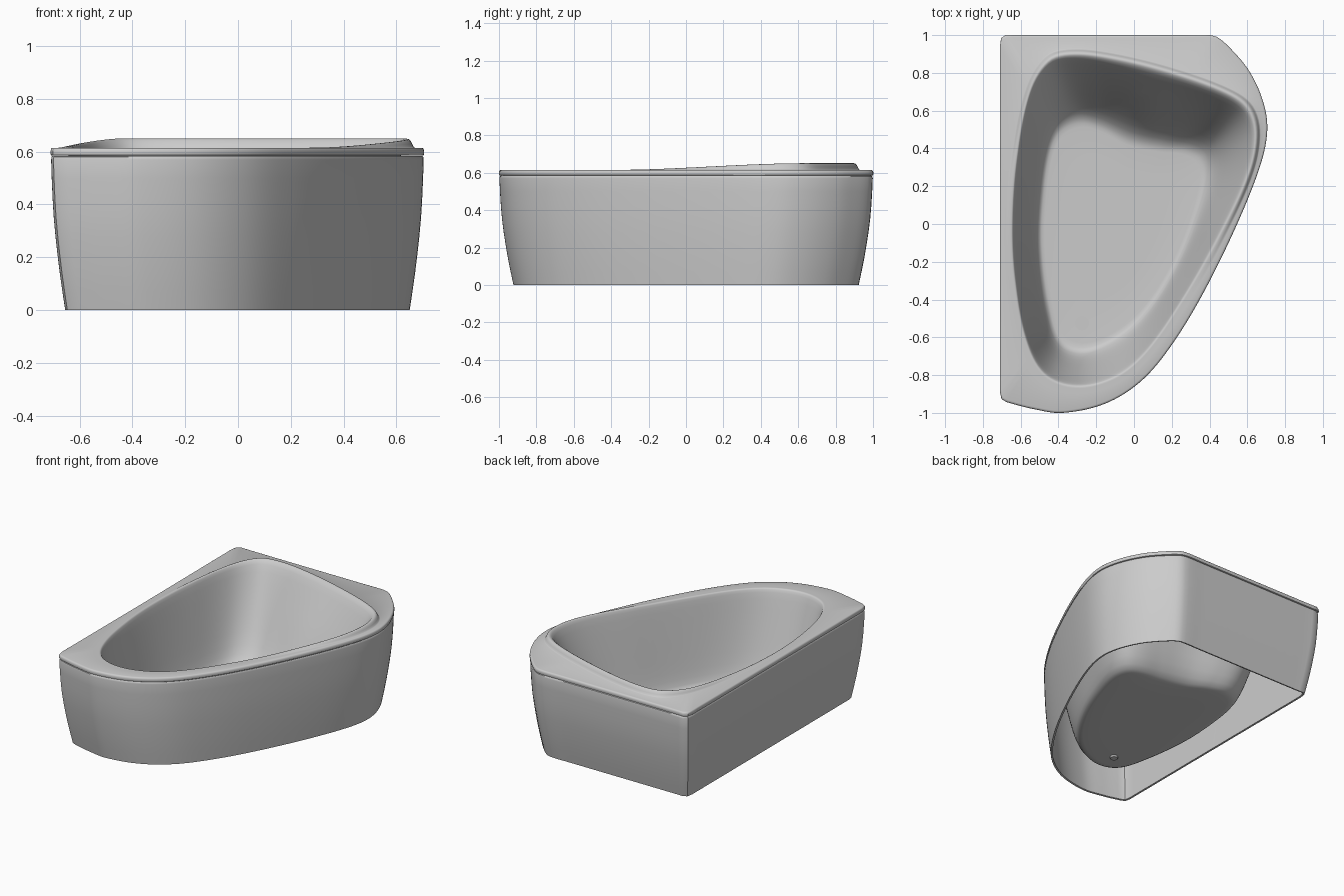
import bpy, math
from mathutils import Vector
from mathutils.geometry import interpolate_bezier

if "Cube" in bpy.data.objects:
    bpy.data.objects.remove(bpy.data.objects["Cube"])

N = 240
C = Vector((-0.1, 0.0))
FLOOR_Z, RIM_Z = 0.05, 0.615

# Plan outlines
OUTER = [(-0.71, 0.93), (-0.708, 0.975), (-0.685, 1), (-0.63, 1), (-0.2, 1), (0.25, 1), (0.4, 1),
         (0.445, 0.987), (0.52, 0.92), (0.61, 0.81), (0.68, 0.66), (0.706, 0.51), (0.675, 0.33),
         (0.555, 0.02), (0.37, -0.36), (0.2, -0.64), (0.04, -0.83), (-0.15, -0.95), (-0.38, -1),
         (-0.54, -0.978), (-0.66, -0.947), (-0.692, -0.935), (-0.707, -0.917), (-0.71, -0.89),
         (-0.71, -0.8), (-0.71, 0)]
INNER = [(-0.45, 0.86), (-0.32, 0.895), (-0.1, 0.87), (0.2, 0.795), (0.48, 0.695), (0.6, 0.61),
         (0.64, 0.47), (0.6, 0.26), (0.45, -0.06), (0.25, -0.41), (0.06, -0.68), (-0.1, -0.81),
         (-0.3, -0.86), (-0.47, -0.8), (-0.57, -0.62), (-0.63, -0.3), (-0.645, 0), (-0.62, 0.35),
         (-0.55, 0.7)]
FLOOR = [(-0.385, 0.5), (-0.28, 0.54), (-0.17, 0.51), (-0.03, 0.44), (0.13, 0.405), (0.27, 0.39),
         (0.345, 0.35), (0.37, 0.25), (0.33, 0.07), (0.235, -0.18), (0.1, -0.41), (-0.055, -0.57),
         (-0.25, -0.66), (-0.385, -0.62), (-0.45, -0.44), (-0.492, -0.1), (-0.477, 0.2),
         (-0.442, 0.4)]


def outline(pts):
    """Smooth closed curve through pts, resampled at N equal angles around C."""
    p = [Vector(q) for q in pts]
    n = len(p)
    tan = [(p[(i + 1) % n] - p[i - 1]).normalized() for i in range(n)]
    polar = []
    for i in range(n):
        a, b = p[i], p[(i + 1) % n]
        k = (b - a).length / 3
        for q in interpolate_bezier(a, a + tan[i] * k, b - tan[(i + 1) % n] * k, b, 25)[:-1]:
            d = Vector(q[:2]) - C
            polar.append((math.atan2(d.y, d.x) % math.tau, d.length))
    polar.sort()
    polar = ([(polar[-1][0] - math.tau, polar[-1][1])] + polar
             + [(polar[0][0] + math.tau, polar[0][1])])
    ring, j = [], 0
    for i in range(N):
        t = math.tau * i / N
        while polar[j + 1][0] < t:
            j += 1
        (t0, r0), (t1, r1) = polar[j], polar[j + 1]
        r = r0 + (r1 - r0) * (t - t0) / max(t1 - t0, 1e-9)
        ring.append(C + Vector((math.cos(t), math.sin(t))) * r)
    return ring


def smooth(ob):
    bpy.ops.object.select_all(action='DESELECT')
    ob.select_set(True)
    bpy.context.view_layer.objects.active = ob
    for m in list(ob.modifiers):
        bpy.ops.object.modifier_apply(modifier=m.name)
    bpy.ops.object.shade_smooth_by_angle(angle=math.radians(40))


def loft(name, rings, cap=False, thickness=0.01):
    """Skin a stack of rings into one smooth shell."""
    verts = [v for r in rings for v in r]
    faces = []
    for k in range(len(rings) - 1):
        for i in range(N):
            j = (i + 1) % N
            faces.append((k * N + i, k * N + j, (k + 1) * N + j, (k + 1) * N + i))
    if cap:
        faces.append(tuple(range((len(rings) - 1) * N, len(rings) * N)))
    me = bpy.data.meshes.new(name)
    me.from_pydata(verts, [], faces)
    ob = bpy.data.objects.new(name, me)
    bpy.context.collection.objects.link(ob)
    sol = ob.modifiers.new("thickness", "SOLIDIFY")
    sol.thickness, sol.offset = thickness, -1
    smooth(ob)


def step(a, b, x):
    t = min(max((x - a) / (b - a), 0), 1)
    return t * t * (3 - 2 * t)


def toward(a, b, d, full, share):
    """Move d from a to b, shrunk so that `full` never exceeds a share of the gap."""
    v = b - a
    return a + v.normalized() * d * min(1, share * v.length / full)


outer, inner, floor = outline(OUTER), outline(INNER), outline(FLOOR)

# Raised headrest lip height around the opening
lip = [0.036 * step(-0.4, 0.65, p.y) * step(-0.76, -0.42, p.x) for p in inner]
# Back support bulge in the wall
bulge = [0.035 * math.exp(-((p.x - 0.15) / 0.22) ** 2) * step(0.4, 0.7, p.y) for p in inner]

# Tub: rim edge, deck, lip, basin wall and floor
rings = []
for d, z in [(0.013, 0.585), (0.006, 0.585), (0.002, 0.587), (0, 0.592), (0, 0.602),
             (0.002, 0.609), (0.006, 0.613), (0.013, 0.615)]:
    rings.append([(*toward(o, i, d, 0.013, 0.3), z) for o, i in zip(outer, inner)])
for d, h in [(0.036, 0), (0.03, 0.12), (0.024, 0.45), (0.017, 0.8), (0.01, 0.96), (0.003, 1)]:
    rings.append([(*toward(i, o, d, 0.036, 0.6), RIM_Z + h * l)
                  for i, o, l in zip(inner, outer, lip)])
for s, f in [(0.01, 0.996), (0.035, 0.985), (0.07, 0.955), (0.13, 0.885), (0.22, 0.77),
             (0.34, 0.62), (0.46, 0.47), (0.58, 0.325), (0.69, 0.2), (0.78, 0.115), (0.87, 0.05),
             (0.95, 0.015)]:
    rings.append([(*i.lerp(g, s), FLOOR_Z + f * (RIM_Z + l - FLOOR_Z) + b * math.sin(math.pi * s) ** 2)
                  for i, g, l, b in zip(inner, floor, lip, bulge)])
for s, z in [(0.99, 0.052), (0.95, FLOOR_Z), (0.6, FLOOR_Z), (0.2, FLOOR_Z)]:
    rings.append([(*C.lerp(g, s), z) for g in floor])
loft("tub", rings, cap=True)

# Skirt panel, bowed inward toward the ground and open underneath
skirt = [(0, 0.922), (0.07, 0.937), (0.14, 0.951), (0.21, 0.963), (0.28, 0.974), (0.35, 0.983),
         (0.42, 0.989), (0.5, 0.994), (0.57, 0.997), (0.58, 0.995), (0.584, 0.99)]
loft("skirt_panel", [[(p.x * s, p.y * s, z) for p in outer] for z, s in skirt], thickness=0.012)

# Drain plug and outlet pipe
for name, r, z, h in [("drain_plug", 0.038, 0.05, 0.006), ("drain_pipe", 0.024, 0.037, 0.02)]:
    bpy.ops.mesh.primitive_cylinder_add(vertices=32, radius=r, depth=h, location=(-0.275, -0.525, z))
    bpy.context.object.name = name
    smooth(bpy.context.object)
